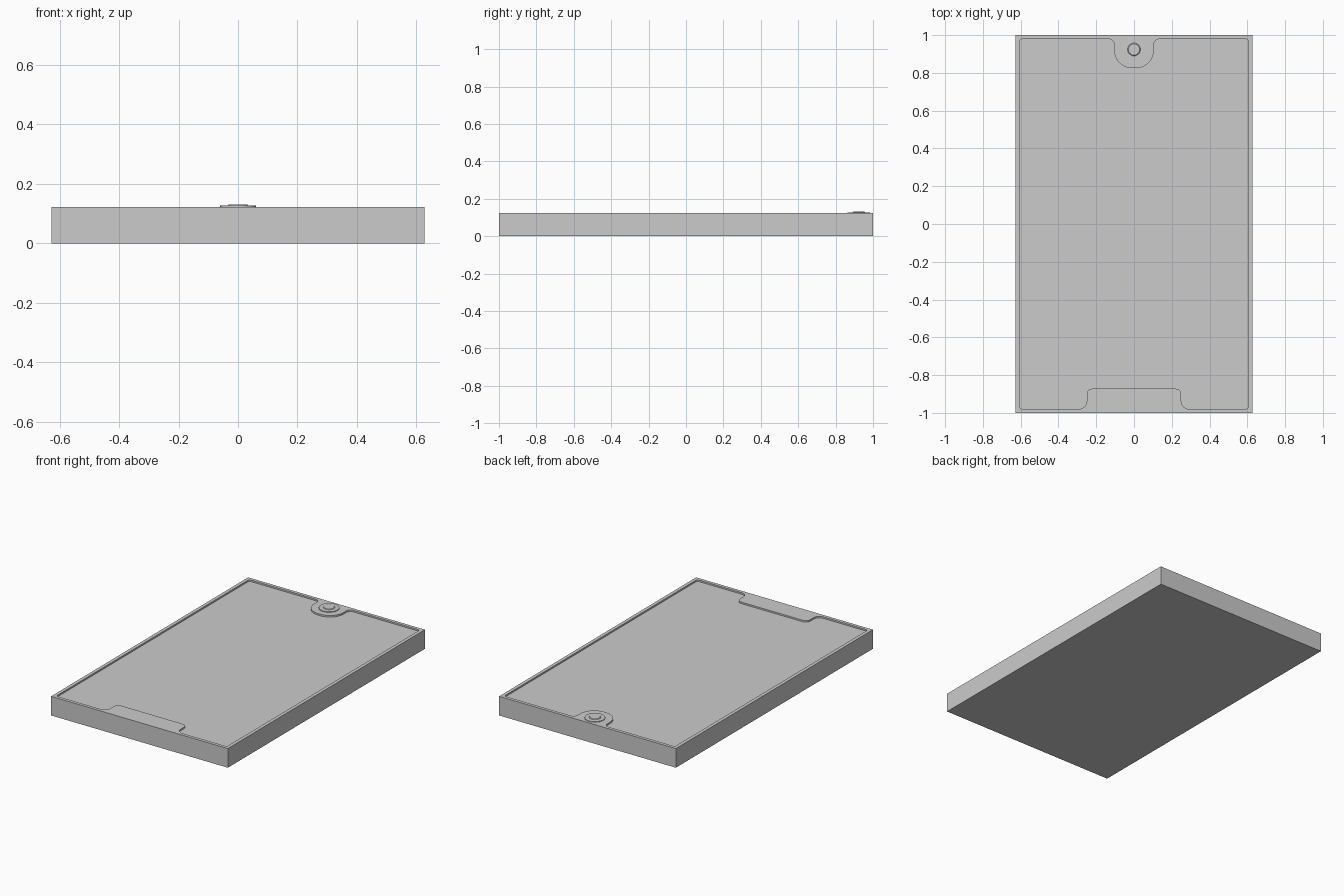
import bpy, bmesh, math
from mathutils import Vector

if "Cube" in bpy.data.objects:
    bpy.data.objects.remove(bpy.data.objects["Cube"])

grey = bpy.data.materials.new("light grey")
grey.diffuse_color = (0.6, 0.6, 0.6, 1)
grey.use_nodes = True
grey.node_tree.nodes["Principled BSDF"].inputs["Base Color"].default_value = grey.diffuse_color

W, L, TOP, FLOOR = 0.628, 1.0, 0.123, 0.113


def finish(name, bm):
    bmesh.ops.recalc_face_normals(bm, faces=bm.faces)
    me = bpy.data.meshes.new(name)
    bm.to_mesh(me)
    bm.free()
    me.materials.append(grey)
    ob = bpy.data.objects.new(name, me)
    bpy.context.collection.objects.link(ob)
    bpy.context.view_layer.objects.active = ob
    ob.select_set(True)
    bpy.ops.object.shade_smooth_by_angle(angle=math.radians(30))
    ob.select_set(False)
    return ob


def rounded(corners, n=8):
    """Round every right-angled corner (x, y, radius) of an outline."""
    out = []
    for i, (x, y, r) in enumerate(corners):
        p = Vector((x, y))
        u = (Vector(corners[i - 1][:2]) - p).normalized()
        v = (Vector(corners[(i + 1) % len(corners)][:2]) - p).normalized()
        c = p + (u + v) * r
        for k in range(n + 1):
            t = math.pi / 2 * k / n
            out.append(c - v * r * math.cos(t) - u * r * math.sin(t))
    return out


# Slab with a thin raised rim, a front tab and a rounded back lobe
a, b = 0.606, 0.979
half = [(0.25, -b, 0.04), (a, -b, 0.015), (a, b, 0.015), (0.105, b, 0.03)]
right = [(0.25, -0.872, 0.03)] + half + [(0.105, 0.825, 0.095)]
left = [(-x, y, r) for x, y, r in reversed(right)]
inner = rounded(right + left)
outer = [(-W, -L), (W, -L), (W, L), (-W, L)]

bm = bmesh.new()


def ring(pts, z):
    return [bm.verts.new((p[0], p[1], z)) for p in pts]


def walls(lo, hi):
    for i in range(len(lo)):
        j = (i + 1) % len(lo)
        bm.faces.new((lo[i], lo[j], hi[j], hi[i]))


bottom, rim_out = ring(outer, 0), ring(outer, TOP)
rim_in, floor = ring(inner, TOP), ring(inner, FLOOR)
bm.faces.new(bottom)
bm.faces.new(floor)
walls(bottom, rim_out)
walls(floor, rim_in)
rim_edges = [bm.edges.get((loop[i - 1], loop[i]))
             for loop in (rim_out, rim_in) for i in range(len(loop))]
bmesh.ops.triangle_fill(bm, edges=rim_edges, use_beauty=True, normal=(0, 0, 1))
finish("recessed_slab", bm)

# Round stepped button on the back lobe
bm = bmesh.new()
profile = [(0.06, TOP - 0.003), (0.06, 0.127), (0.034, 0.1275), (0.03, 0.131)]
rings = [ring([(r * math.cos(math.tau * i / 32), 0.924 + r * math.sin(math.tau * i / 32))
               for i in range(32)], z) for r, z in profile]
for lo, hi in zip(rings, rings[1:]):
    walls(lo, hi)
bm.faces.new(rings[0])
bm.faces.new(rings[-1])
finish("round_button", bm)
